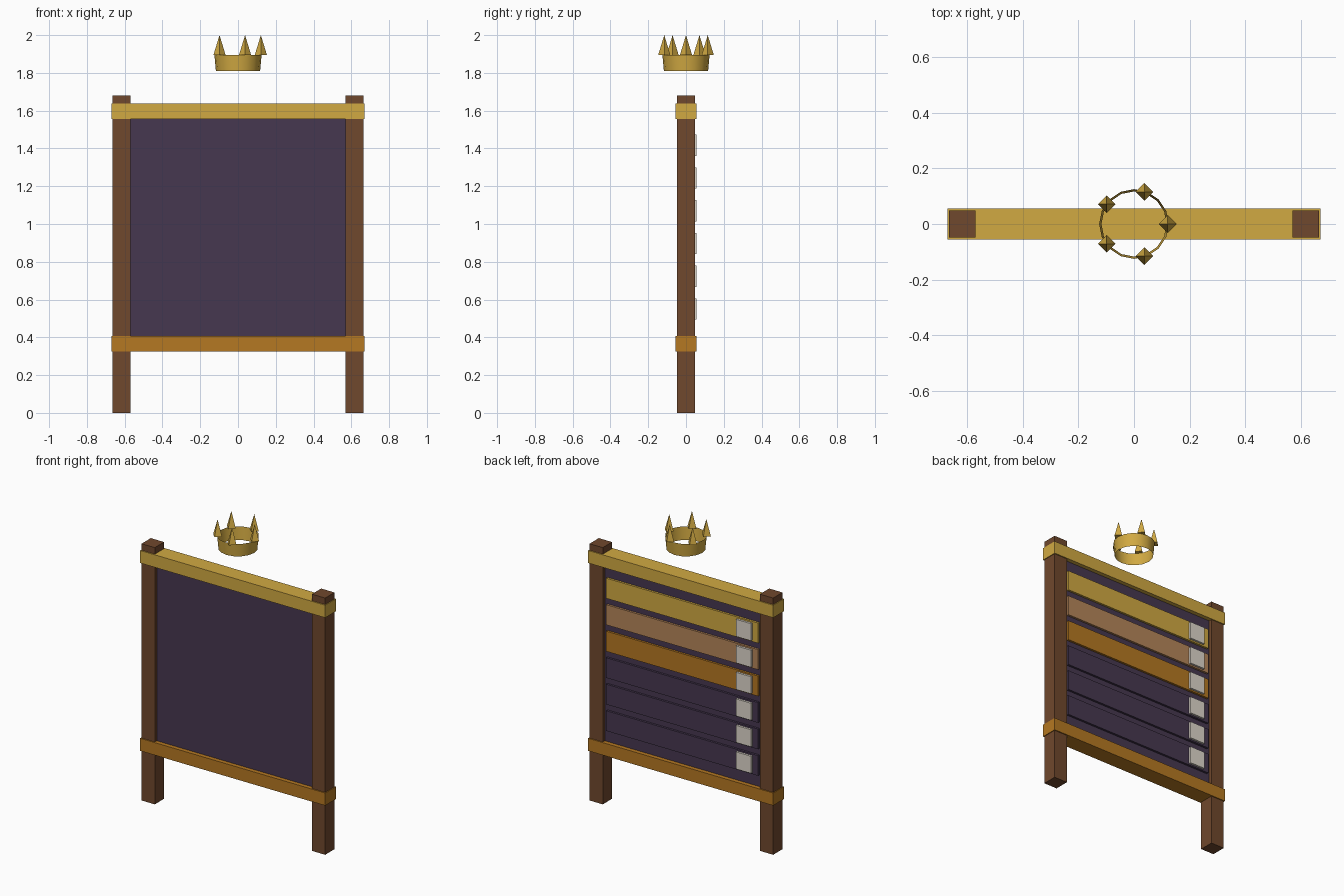
import bpy
import bmesh
from math import cos, sin, tau

cube = bpy.data.objects.get("Cube")
if cube:
    bpy.data.objects.remove(cube, do_unlink=True)


def material(name, rgb):
    mat = bpy.data.materials.new(name)
    mat.use_nodes = True
    color = (*rgb, 1.0)
    mat.diffuse_color = color
    mat.node_tree.nodes["Principled BSDF"].inputs["Base Color"].default_value = color
    return mat


gold = material("gold", (0.64, 0.40, 0.055))
wood = material("dark wood", (0.16, 0.065, 0.026))
slate = material("purple slate", (0.061, 0.039, 0.08))
amber = material("amber", (0.46, 0.188, 0.016))
bronze = material("bronze", (0.46, 0.235, 0.10))
parchment = material("parchment", (0.73, 0.68, 0.60))


def add_object(name, bm, mat):
    mesh = bpy.data.meshes.new(name)
    bm.to_mesh(mesh)
    bm.free()
    mesh.materials.append(mat)
    obj = bpy.data.objects.new(name, mesh)
    bpy.context.collection.objects.link(obj)
    return obj


def box(name, mat, x, y, z):
    """Box spanning the given (low, high) ranges."""
    bm = bmesh.new()
    bmesh.ops.create_cube(bm, size=1)
    for v in bm.verts:
        v.co = [sum(r) / 2 + c * (r[1] - r[0]) for r, c in zip((x, y, z), v.co)]
    return add_object(name, bm, mat)


# Posts, cross beams and backing panel
for side, x in (("left", 0.617), ("right", -0.617)):
    box(side + "_post", wood, (x - 0.048, x + 0.048), (-0.048, 0.048), (0, 1.68))
box("top_beam", gold, (-0.67, 0.67), (-0.055, 0.055), (1.555, 1.637))
box("bottom_beam", amber, (-0.67, 0.67), (-0.055, 0.055), (0.326, 0.408))
box("board_panel", slate, (-0.575, 0.575), (-0.027, 0.027), (0.40, 1.56))

# Ranking rows with a square badge on each, on the back of the board
for i, mat in enumerate((gold, bronze, amber, slate, slate, slate)):
    z = 1.417 - i * 0.1735
    box(f"row_plate_{i + 1}", mat, (-0.55, 0.55), (0.025, 0.041), (z - 0.066, z + 0.066))
    box(f"row_badge_{i + 1}", parchment, (-0.51, -0.40), (0.035, 0.055), (z - 0.056, z + 0.056))

# Floating crown: open flared band
bm = bmesh.new()
bmesh.ops.create_cone(bm, cap_ends=False, segments=16, radius1=0.117, radius2=0.125, depth=0.085)
bmesh.ops.translate(bm, verts=bm.verts, vec=(0, 0, 1.853))
for face in bm.faces:
    face.smooth = True
add_object("crown_band", bm, gold)

# Crown spikes: four-sided points around the rim
for i in range(5):
    angle = tau * i / 5
    bm = bmesh.new()
    bmesh.ops.create_cone(bm, cap_ends=True, segments=4, radius1=0.032, radius2=0, depth=0.105)
    bmesh.ops.remove_doubles(bm, verts=bm.verts, dist=0.0001)
    # Keep the base corners on the x and y axes
    for v in bm.verts:
        if abs(abs(v.co.x) - abs(v.co.y)) < 0.001 and abs(v.co.x) > 0.001:
            v.co.x, v.co.y = (v.co.x - v.co.y) * cos(tau / 8), (v.co.x + v.co.y) * cos(tau / 8)
    bmesh.ops.translate(bm, verts=bm.verts,
                        vec=(0.121 * cos(angle), 0.121 * sin(angle), 1.9475))
    add_object(f"crown_spike_{i + 1}", bm, gold)
